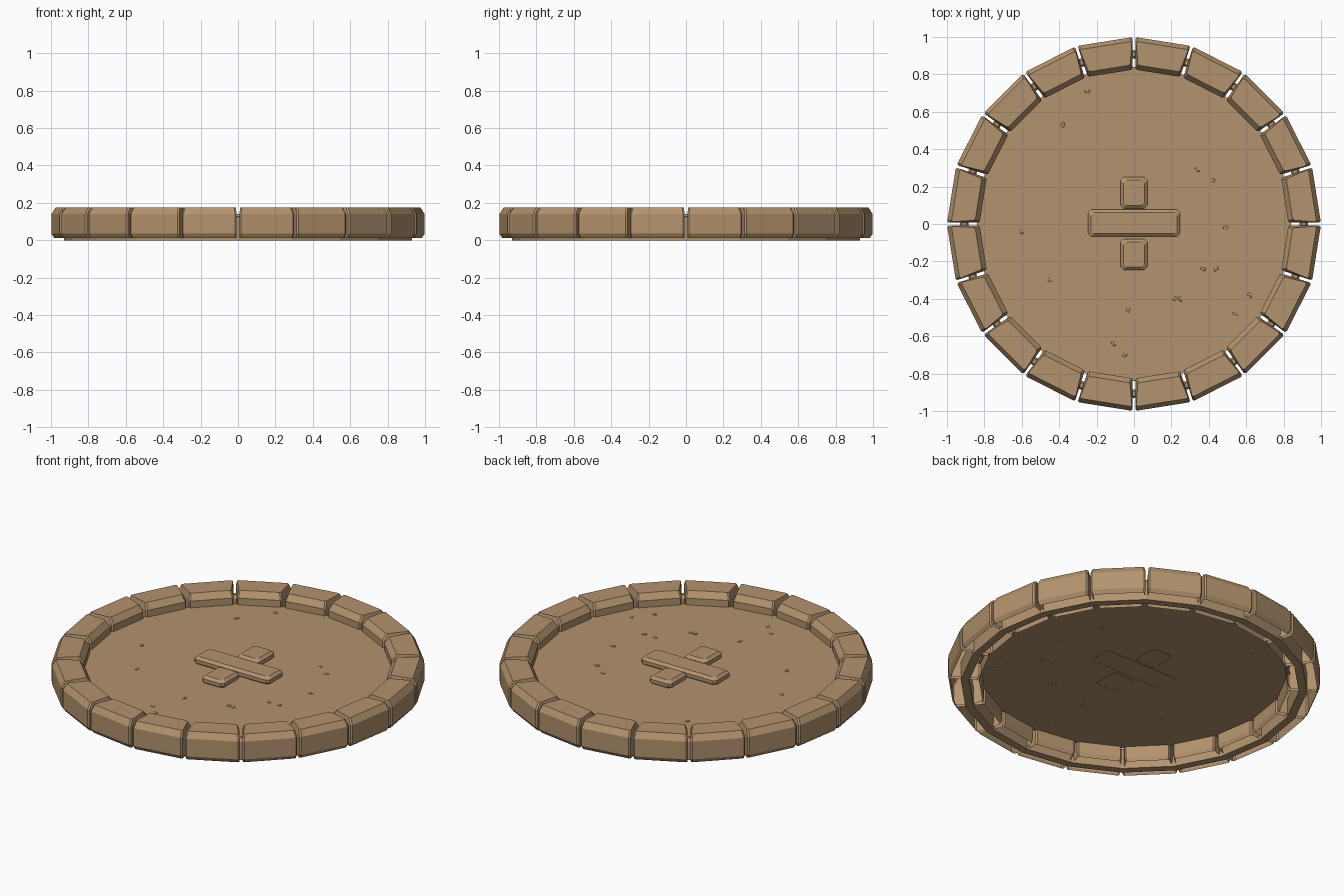
import bpy, bmesh, math
from mathutils import Matrix, Vector

if "Cube" in bpy.data.objects:
    bpy.data.objects.remove(bpy.data.objects["Cube"], do_unlink=True)

SEGMENTS = 20
STEP = math.tau / SEGMENTS
FLOOR = 0.1


def material(name, rgb):
    mat = bpy.data.materials.new(name)
    mat.use_nodes = True
    mat.diffuse_color = (*rgb, 1)
    mat.node_tree.nodes["Principled BSDF"].inputs["Base Color"].default_value = (*rgb, 1)
    return mat


SAND = material("sandstone", (0.45, 0.292, 0.156))


def finish(name, bm):
    mesh = bpy.data.meshes.new(name)
    bm.to_mesh(mesh)
    bm.free()
    mesh.materials.append(SAND)
    obj = bpy.data.objects.new(name, mesh)
    bpy.context.collection.objects.link(obj)
    return obj


def shell(bm, loops, place=Matrix()):
    """Skin stacked counter-clockwise loops, cap the top, leave the bottom open."""
    rows = [[bm.verts.new(place @ Vector(p)) for p in loop] for loop in loops]
    n = len(rows[0])
    for low, high in zip(rows, rows[1:]):
        for i in range(n):
            j = (i + 1) % n
            bm.faces.new((low[i], low[j], high[j], high[i]))
    bm.faces.new(rows[-1])


def block_loop(z, outer_in, inner_in, side_in, cut=0.008):
    """Outline of a wedge block with clipped corners, radial direction along x."""
    x0, x1 = 0.816 + inner_in, 0.988 - outer_in
    w0 = 0.122 - side_in
    w1 = 0.148 - side_in
    return [(x0, -w0 + cut, z), (x0 + cut, -w0, z), (x1 - cut, -w1, z), (x1, -w1 + cut, z),
            (x1, w1 - cut, z), (x1 - cut, w1, z), (x0 + cut, w0, z), (x0, w0 - cut, z)]


# Rim of hollow stone blocks
bm = bmesh.new()
for k in range(SEGMENTS):
    shell(bm, [block_loop(0.012, 0.014, 0.008, 0.004), block_loop(0.035, 0, 0, 0),
               block_loop(0.14, 0, 0, 0), block_loop(0.175, 0.022, 0.026, 0.008)],
          Matrix.Rotation((k + 0.5) * STEP, 4, "Z"))
finish("rim_blocks", bm)

# Band running through the blocks, seen in the gaps
bm = bmesh.new()
profile = [(0.885, 0), (0.93, 0), (0.93, 0.11), (0.92, 0.125), (0.895, 0.125), (0.885, 0.11)]
rings = [[bm.verts.new((r * math.cos(k * STEP), r * math.sin(k * STEP), z)) for r, z in profile]
         for k in range(SEGMENTS)]
for k in range(SEGMENTS):
    a, b = rings[k], rings[(k + 1) % SEGMENTS]
    for i in range(len(profile)):
        j = (i + 1) % len(profile)
        bm.faces.new((a[i], b[i], b[j], a[j]))
bmesh.ops.recalc_face_normals(bm, faces=bm.faces)
finish("mortar_band", bm)

# Floor sheet
bm = bmesh.new()
bmesh.ops.create_circle(bm, cap_ends=True, segments=SEGMENTS, radius=0.84,
                        matrix=Matrix.Translation((0, 0, FLOOR)))
finish("floor", bm)


def slab_loop(hx, hy, z, inset, cut=0.016):
    x, y = hx - inset, hy - inset
    return [(x - cut, -y, z), (x, -y + cut, z), (x, y - cut, z), (x - cut, y, z),
            (-x + cut, y, z), (-x, y - cut, z), (-x, -y + cut, z), (-x + cut, -y, z)]


# Raised cross in the middle
for name, y, hx, hy in (("cross_bar", 0.005, 0.247, 0.073),
                        ("cross_back_arm", 0.167, 0.072, 0.083),
                        ("cross_front_arm", -0.162, 0.072, 0.083)):
    bm = bmesh.new()
    shell(bm, [slab_loop(hx, hy, FLOOR - 0.002, 0.006), slab_loop(hx, hy, FLOOR + 0.008, 0),
               slab_loop(hx, hy, FLOOR + 0.026, 0), slab_loop(hx, hy, FLOOR + 0.04, 0.016)],
          Matrix.Translation((0, y, 0)))
    finish(name, bm)

# Small pebbles set in the floor
PEBBLES = [(-.25, .71), (-.38, .53), (.34, .29), (.42, .23), (-.6, -.04), (.49, -.02),
           (-.45, -.3), (.37, -.24), (.44, -.24), (.62, -.38), (.22, -.4), (.25, -.4),
           (.54, -.48), (-.03, -.46), (-.11, -.64), (-.05, -.7)]
bm = bmesh.new()
for i, (x, y) in enumerate(PEBBLES):
    place = (Matrix.Translation((x, y, FLOOR)) @ Matrix.Rotation(i * 1.3, 4, "Z")
             @ Matrix.Diagonal((1, 0.7, 0.4, 1)))
    bmesh.ops.create_icosphere(bm, subdivisions=1, radius=0.017, matrix=place)
finish("pebbles", bm)
